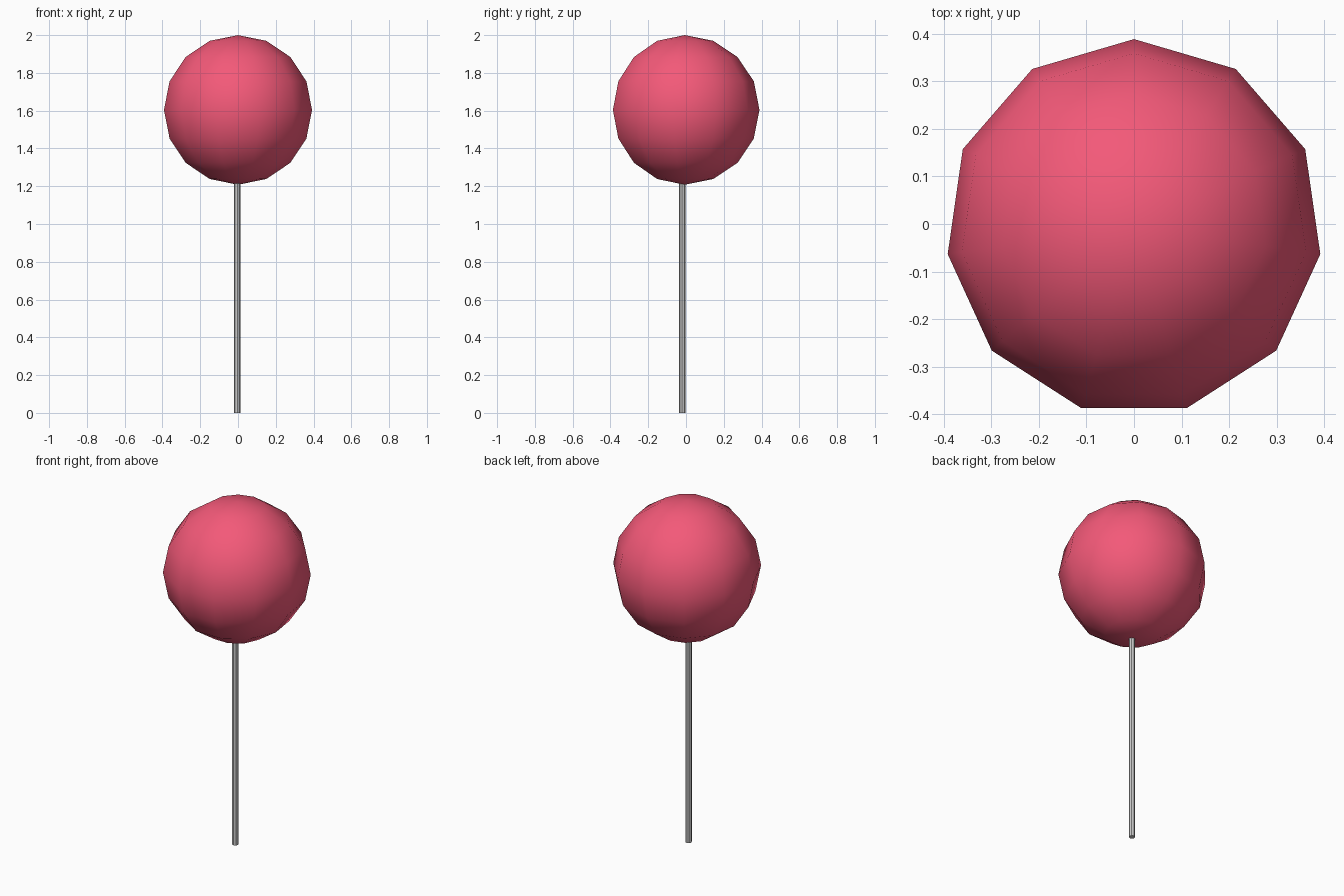
import bpy, math

if "Cube" in bpy.data.objects:
    bpy.data.objects.remove(bpy.data.objects["Cube"])

def paint(obj, name, color):
    mat = bpy.data.materials.new(name)
    mat.diffuse_color = color
    mat.use_nodes = True
    mat.node_tree.nodes["Principled BSDF"].inputs["Base Color"].default_value = mat.diffuse_color
    obj.data.materials.append(mat)

# Ball: smooth-shaded low-poly sphere, one vertex column facing +y
R, CY, CZ = 0.396, -0.007, 1.604
bpy.ops.mesh.primitive_uv_sphere_add(segments=11, ring_count=8, radius=R)
ball = bpy.context.object
ball.name = "ball"
v = next(v.co for v in ball.data.vertices if abs(v.co.z) < 0.01)
ball.rotation_euler.z = math.pi / 2 - math.atan2(v.y, v.x)
ball.location = (0, CY, CZ)
bpy.ops.object.shade_smooth()
paint(ball, "ball_red", (0.9, 0.1, 0.19, 1))

# Stick: thin faceted pole just entering the ball
H = 1.23
bpy.ops.mesh.primitive_cylinder_add(vertices=8, radius=0.017, depth=H,
                                    location=(-0.003, -0.02, H / 2))
bpy.context.object.name = "stick"
